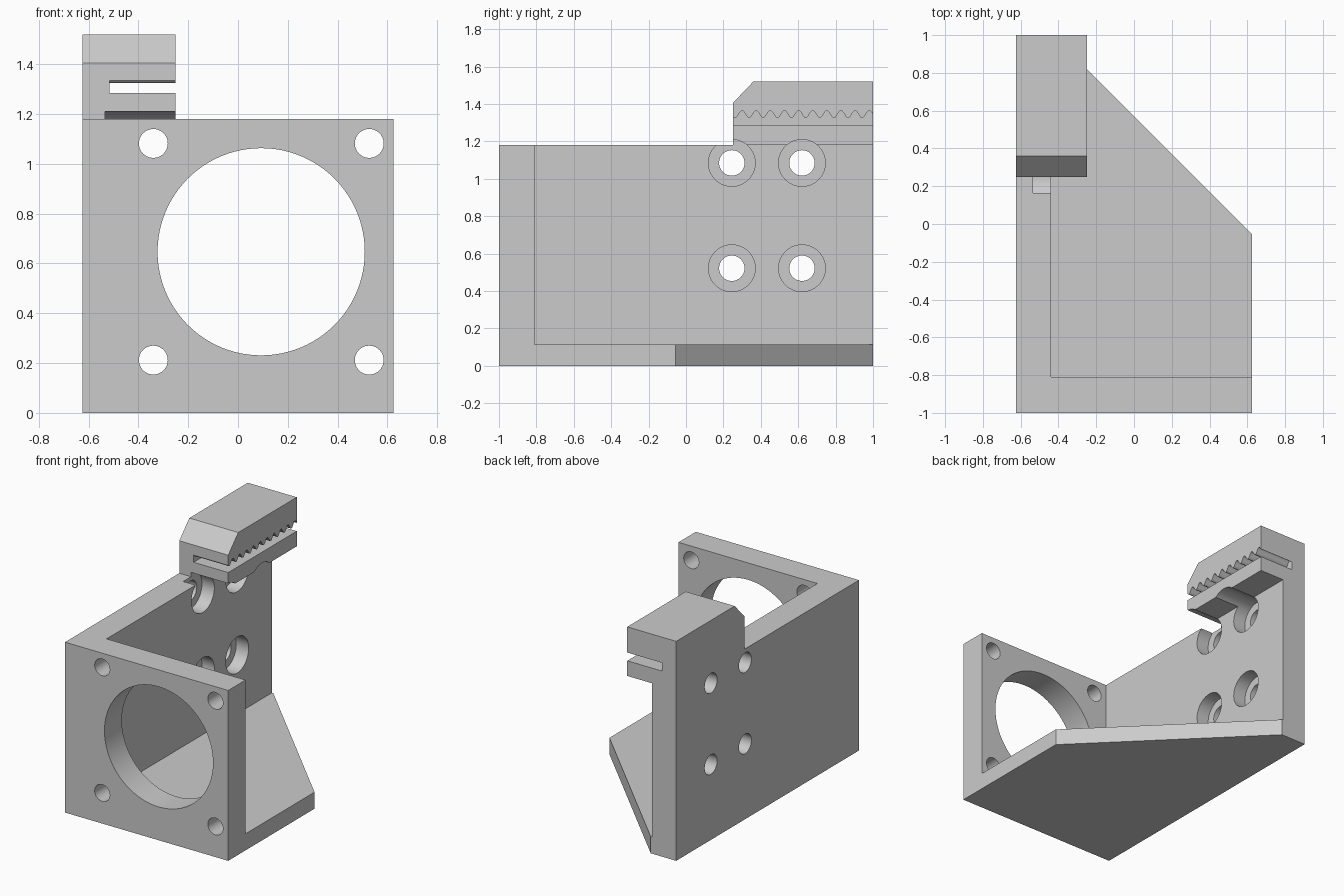
import bpy
import bmesh
from math import cos, sin, pi, radians
from mathutils import Vector

cube = bpy.data.objects.get("Cube")
if cube:
    bpy.data.objects.remove(cube, do_unlink=True)

grey = bpy.data.materials.new("light_grey")
grey.use_nodes = True
grey.diffuse_color = (0.6, 0.6, 0.6, 1)
grey.node_tree.nodes["Principled BSDF"].inputs["Base Color"].default_value = grey.diffuse_color


def prism(name, outline, axis, low, high):
    """Extrude a 2D outline along an axis; the outline uses the other two axes in order."""
    def place(p, depth):
        co = list(p)
        co.insert("xyz".index(axis), depth)
        return Vector(co)
    bm = bmesh.new()
    bottom = [bm.verts.new(place(p, low)) for p in outline]
    top = [bm.verts.new(place(p, high)) for p in outline]
    bm.faces.new(bottom)
    bm.faces.new(top)
    n = len(outline)
    for i in range(n):
        j = (i + 1) % n
        bm.faces.new((bottom[i], bottom[j], top[j], top[i]))
    bmesh.ops.recalc_face_normals(bm, faces=bm.faces)
    mesh = bpy.data.meshes.new(name)
    bm.to_mesh(mesh)
    bm.free()
    mesh.materials.append(grey)
    obj = bpy.data.objects.new(name, mesh)
    bpy.context.collection.objects.link(obj)
    return obj


def rect(a0, a1, b0, b1):
    return [(a0, b0), (a1, b0), (a1, b1), (a0, b1)]


def circle(a, b, r, n):
    return [(a + r * cos(2 * pi * i / n), b + r * sin(2 * pi * i / n)) for i in range(n)]


def combine(target, other, operation):
    """Apply a boolean and discard the second solid."""
    mod = target.modifiers.new(operation.lower(), "BOOLEAN")
    mod.operation = operation
    mod.solver = "EXACT"
    mod.object = other
    bpy.context.view_layer.objects.active = target
    bpy.ops.object.modifier_apply(modifier=mod.name)
    bpy.data.objects.remove(other, do_unlink=True)


LEFT, RIGHT, INNER, JAW = -0.625, 0.625, -0.44, -0.25
TOP, PEAK, JAW_FRONT = 1.18, 1.52, 0.25

# Side wall, motor plate and cut-off base
bracket = prism("motor_bracket", rect(-1, 1, 0, TOP), "x", LEFT, INNER)
combine(bracket, prism("motor_plate", rect(LEFT, RIGHT, 0, TOP), "y", -1, -0.81), "UNION")
base = [(LEFT, -1), (RIGHT, -1), (RIGHT, -0.055), (INNER, 1), (LEFT, 1)]
base[3] = (-0.43, 1)
combine(bracket, prism("base", base, "z", 0, 0.115), "UNION")

# Belt clamp block with a chamfered front
clamp = [(JAW_FRONT, TOP), (1, TOP), (1, PEAK), (0.36, PEAK), (JAW_FRONT, 1.405)]
combine(bracket, prism("belt_clamp", clamp, "x", LEFT, JAW), "UNION")

# Motor opening and its corner holes
combine(bracket, prism("motor_opening", circle(0.093, 0.647, 0.416, 96), "y", -1.1, -0.7), "DIFFERENCE")
for x in (-0.34, 0.527):
    for z in (0.212, 1.082):
        combine(bracket, prism("corner_hole", circle(x, z, 0.058, 40), "y", -1.1, -0.7), "DIFFERENCE")

# Counterbored mounting holes in the wall
for y in (0.245, 0.62):
    for z in (0.522, 1.085):
        combine(bracket, prism("screw_hole", circle(y, z, 0.068, 40), "x", -0.7, -0.4), "DIFFERENCE")
        combine(bracket, prism("counterbore", circle(y, z, 0.125, 64), "x", -0.535, -0.2), "DIFFERENCE")

# Belt slot with a toothed upper side
PITCH, STEPS = 0.0755, 12
slot = [(0.2, 1.285), (1.05, 1.285)]
for i in range(11 * STEPS + 4, -1, -1):
    y = 0.2 + i * PITCH / STEPS
    slot.append((y, 1.345 + 0.02 * cos(2 * pi * (y - 0.3) / PITCH)))
combine(bracket, prism("belt_slot", slot, "x", -0.515, -0.2), "DIFFERENCE")

bpy.ops.object.select_all(action="DESELECT")
bracket.select_set(True)
bpy.context.view_layer.objects.active = bracket
bpy.ops.object.shade_smooth_by_angle(angle=radians(32))
